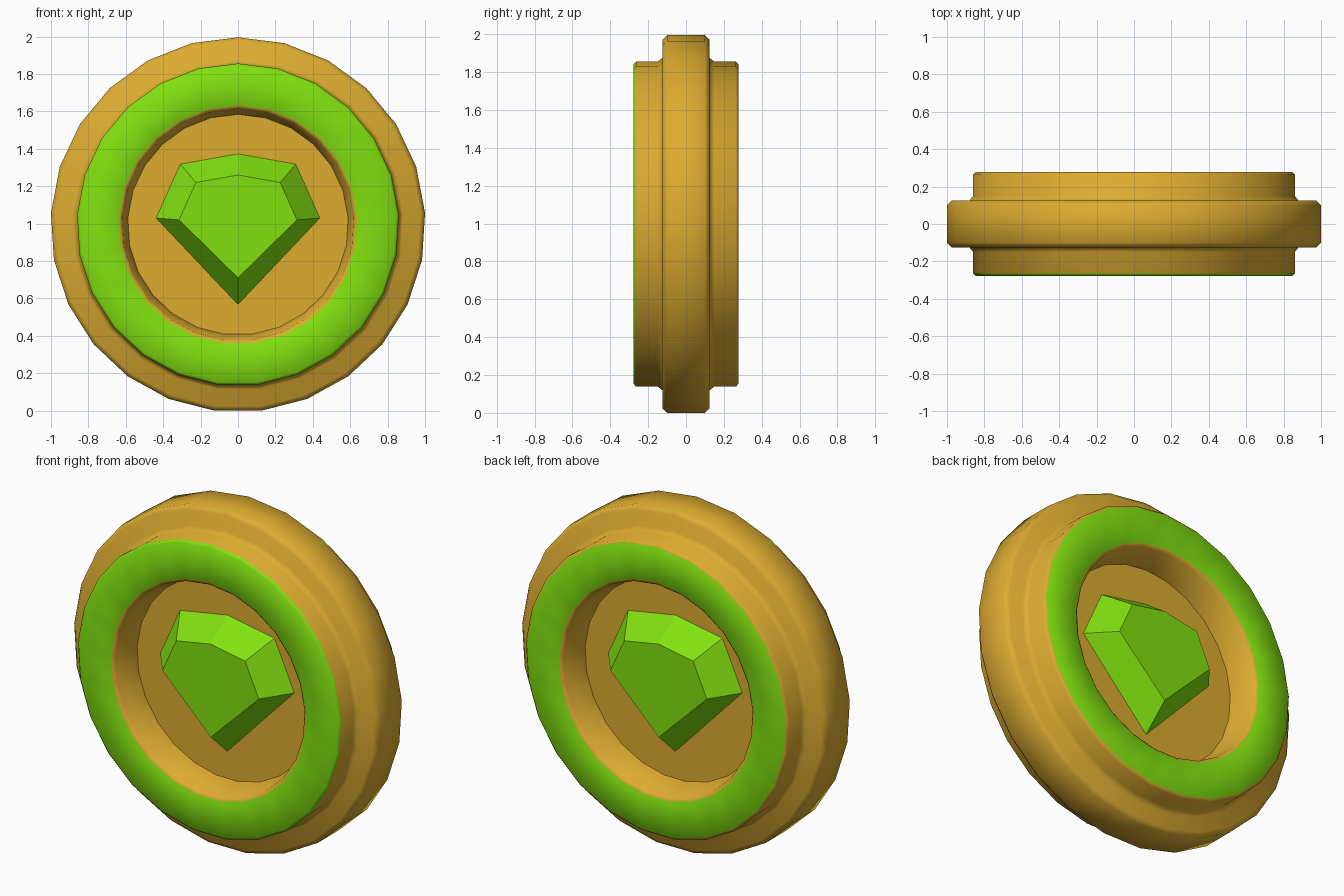
import bpy, bmesh
from math import sin, cos, tau, radians

if "Cube" in bpy.data.objects:
    bpy.data.objects.remove(bpy.data.objects["Cube"])

SIDES, CZ = 25, 0.994


def material(name, rgb):
    m = bpy.data.materials.new(name)
    m.diffuse_color = (*rgb, 1)
    m.use_nodes = True
    m.node_tree.nodes["Principled BSDF"].inputs["Base Color"].default_value = m.diffuse_color
    return m


gold = material("gold", (0.72, 0.41, 0.03))
green = material("green", (0.22, 0.75, 0.005))


def make_object(name, bm, mats):
    bmesh.ops.recalc_face_normals(bm, faces=bm.faces)
    me = bpy.data.meshes.new(name)
    bm.to_mesh(me)
    bm.free()
    ob = bpy.data.objects.new(name, me)
    bpy.context.collection.objects.link(ob)
    for m in mats:
        me.materials.append(m)
    return ob


# Medallion body: stepped profile (radius, y) lathed about the y axis
half = [(0.59, -0.10), (0.62, -0.262), (0.638, -0.277), (0.848, -0.277),
        (0.862, -0.264), (0.862, -0.15), (0.885, -0.12), (0.978, -0.125),
        (1.002, -0.10)]
profile = half + [(r, -y) for r, y in reversed(half)]
green_strips = {2, 3, len(profile) - 4}   # front face and bevel, back face

bm = bmesh.new()
rings = [[bm.verts.new((r * sin(tau * i / SIDES), y, CZ + r * cos(tau * i / SIDES)))
          for i in range(SIDES)] for r, y in profile]
for k, (a, b) in enumerate(zip(rings, rings[1:])):
    for i in range(SIDES):
        j = (i + 1) % SIDES
        f = bm.faces.new((a[i], a[j], b[j], b[i]))
        f.material_index = 1 if k in green_strips else 0
# Recessed floors
bm.faces.new(rings[0])
bm.faces.new(rings[-1])
body = make_object("medallion_body", bm, [gold, green])
bpy.context.view_layer.objects.active = body
body.select_set(True)
bpy.ops.object.shade_smooth_by_angle(angle=radians(60))


# Faceted gems, one on each face
def outline(top, right, bottom):
    pts = [(0, top)] + right + [(0, bottom)]
    return pts + [(-x, z) for x, z in reversed(right)]


base = outline(1.375, [(0.31, 1.32), (0.44, 1.03)], 0.565)
table = outline(1.26, [(0.225, 1.22), (0.315, 1.02)], 0.71)
for name, s in (("front_gem", -1), ("back_gem", 1)):
    bm = bmesh.new()
    lo = [bm.verts.new((x, s * 0.097, z)) for x, z in base]
    hi = [bm.verts.new((x, s * 0.255, z)) for x, z in table]
    bm.faces.new(lo)
    bm.faces.new(hi)
    for i in range(len(lo)):
        j = (i + 1) % len(lo)
        bm.faces.new((lo[i], lo[j], hi[j], hi[i]))
    make_object(name, bm, [green])
